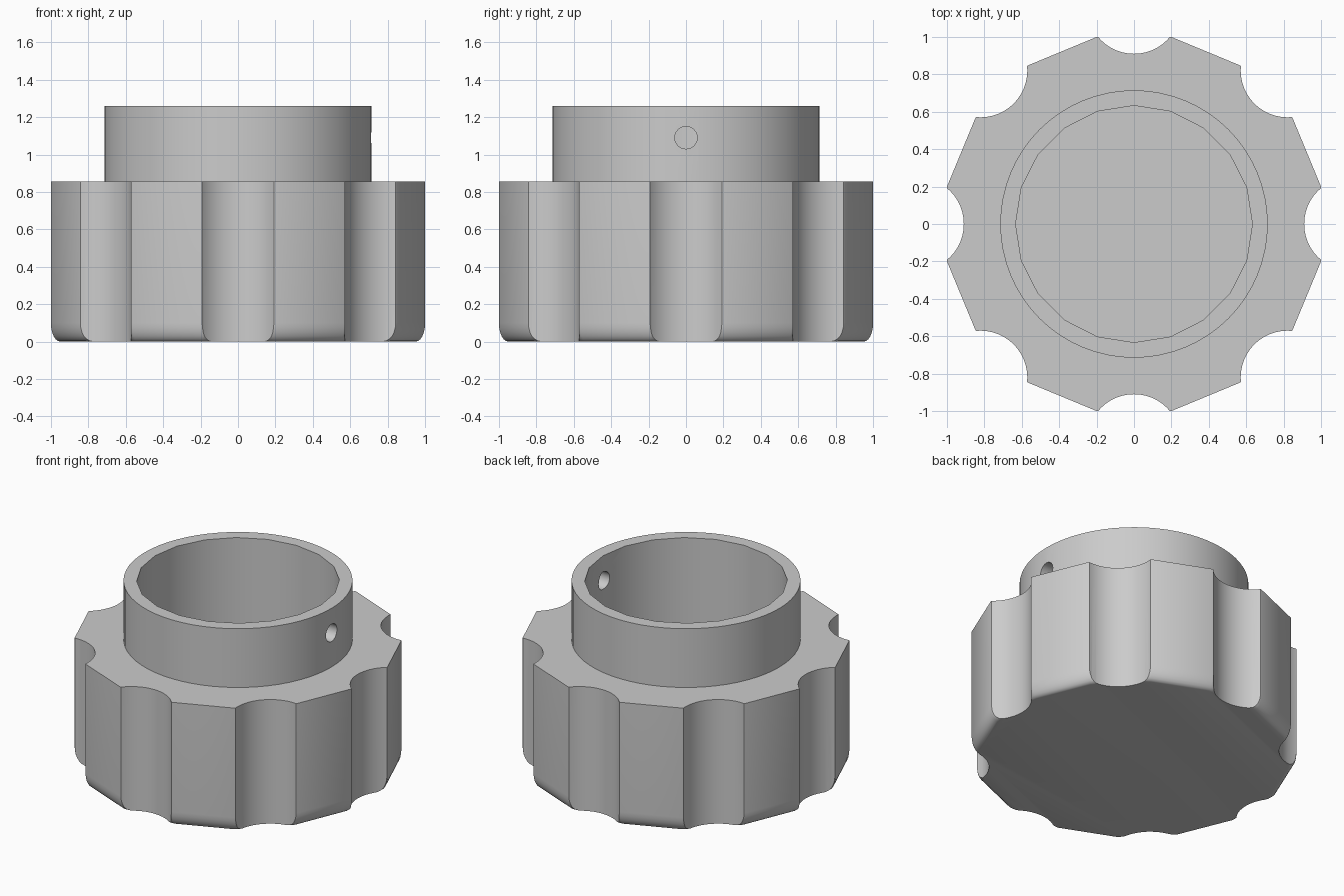
import bpy
from math import pi, cos, sin, radians
from mathutils import Matrix

if "Cube" in bpy.data.objects:
    bpy.data.objects.remove(bpy.data.objects["Cube"], do_unlink=True)
import bmesh

grey = bpy.data.materials.new("plain grey")
grey.use_nodes = True
grey.diffuse_color = (0.6, 0.6, 0.6, 1)
grey.node_tree.nodes["Principled BSDF"].inputs["Base Color"].default_value = (0.6, 0.6, 0.6, 1)


def lathe(name, profile, sides, turn=0.0, place=Matrix()):
    """Closed solid from (radius, height) rings, capped at both ends."""
    bm = bmesh.new()
    angles = [turn + 2 * pi * i / sides for i in range(sides)]
    rings = [[bm.verts.new((r * cos(a), r * sin(a), z)) for a in angles] for r, z in profile]
    for low, high in zip(rings, rings[1:]):
        for i in range(sides):
            j = (i + 1) % sides
            bm.faces.new((low[i], low[j], high[j], high[i]))
    bm.faces.new(rings[0][::-1])
    bm.faces.new(rings[-1])
    bm.transform(place)
    mesh = bpy.data.meshes.new(name)
    bm.to_mesh(mesh)
    bm.free()
    mesh.materials.append(grey)
    ob = bpy.data.objects.new(name, mesh)
    bpy.context.collection.objects.link(ob)
    return ob


def combine(target, tool, operation):
    """Apply a boolean and discard the tool."""
    mod = target.modifiers.new("cut", "BOOLEAN")
    mod.operation, mod.solver, mod.object = operation, "EXACT", tool
    bpy.context.view_layer.objects.active = target
    bpy.ops.object.modifier_apply(modifier=mod.name)
    bpy.data.objects.remove(tool, do_unlink=True)


# Grip body with a rounded lower rim
R, TOP, FILLET = 1.02, 0.855, 0.1
rim = [(R - 0.05 * (1 - cos(t)) , FILLET * (1 - sin(t)))
       for t in [radians(90 - 15 * i) for i in range(7)]]
knob = lathe("knob", rim + [(R, TOP)], 16, pi / 16)

# Eight finger scallops
for k in range(8):
    a = k * pi / 4
    spot = Matrix.Translation((1.16 * cos(a), 1.16 * sin(a), 0))
    combine(knob, lathe("scallop_cutter", [(0.25, -0.2), (0.25, 1.1)], 48, 0, spot), "DIFFERENCE")

# Collar, blind bore and set-screw hole on one side
combine(knob, lathe("collar", [(0.715, 0.5), (0.715, 1.26)], 64), "UNION")
combine(knob, lathe("bore_cutter", [(0.633, 0.2), (0.633, 1.5)], 20), "DIFFERENCE")
sideways = Matrix.Translation((0.4, 0, 1.09)) @ Matrix.Rotation(pi / 2, 4, "Y")
combine(knob, lathe("screw_hole_cutter", [(0.06, 0), (0.06, 0.6)], 24, 0, sideways), "DIFFERENCE")

# Smooth curved walls, crisp rims
bpy.ops.object.select_all(action="DESELECT")
knob.select_set(True)
bpy.context.view_layer.objects.active = knob
bpy.ops.object.shade_smooth_by_angle(angle=radians(30))
